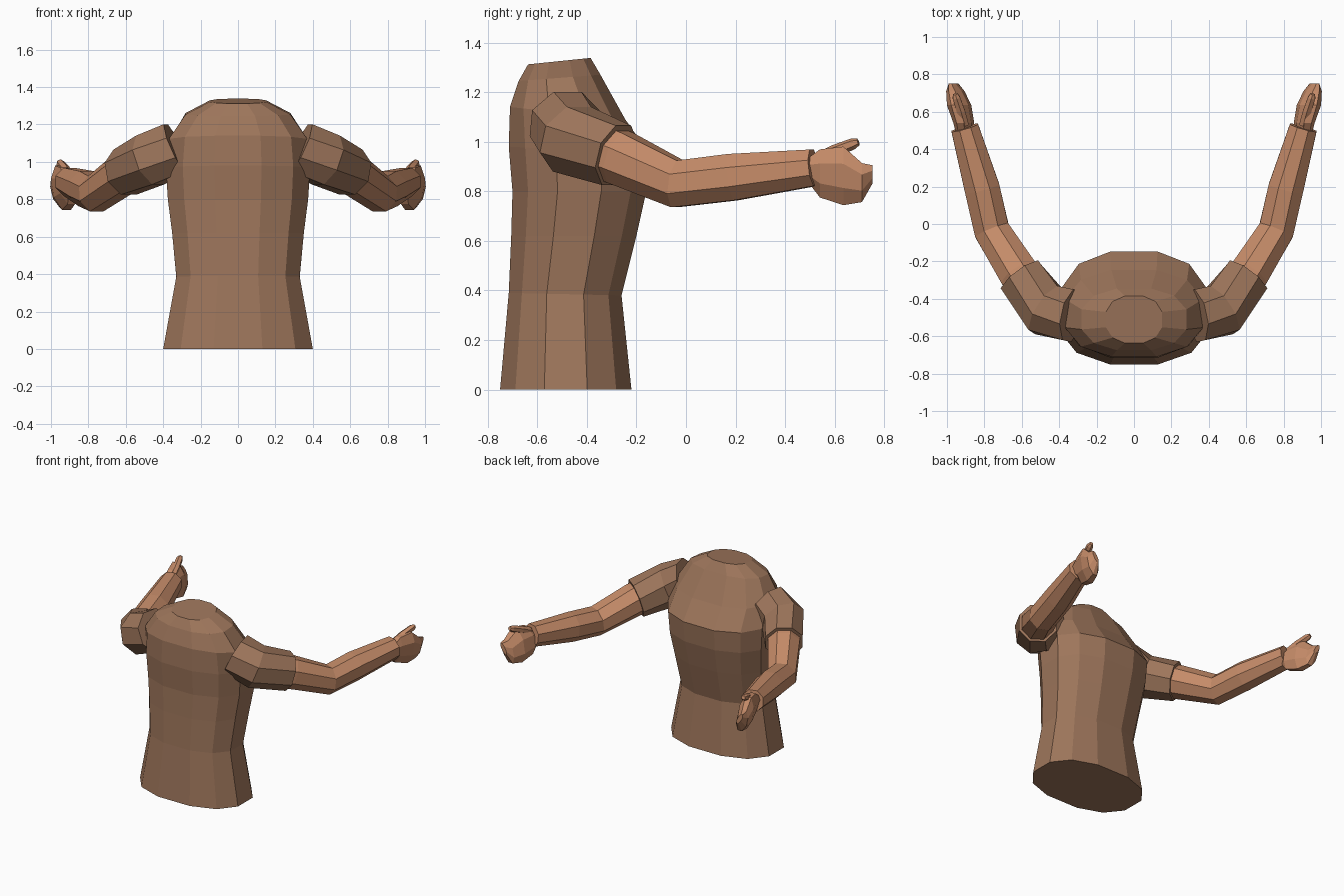
import bpy, bmesh, math
from mathutils import Vector

if "Cube" in bpy.data.objects:
    bpy.data.objects.remove(bpy.data.objects["Cube"])


def material(name, rgb):
    m = bpy.data.materials.new(name)
    m.diffuse_color = (*rgb, 1)
    m.use_nodes = True
    m.node_tree.nodes["Principled BSDF"].inputs["Base Color"].default_value = m.diffuse_color
    return m


shirt = material("brown shirt", (0.34, 0.18, 0.105))
skin = material("tan skin", (0.56, 0.26, 0.14))


def loft(name, rings, mat, mirror=False):
    """Skin a list of equal-length point rings and cap both ends."""
    bm = bmesh.new()
    loops = [[bm.verts.new(p) for p in ring] for ring in rings]
    n = len(loops[0])
    for a, b in zip(loops, loops[1:]):
        for i in range(n):
            j = (i + 1) % n
            bm.faces.new((a[i], a[j], b[j], b[i]))
    bm.faces.new(loops[0])
    bm.faces.new(loops[-1])
    bmesh.ops.recalc_face_normals(bm, faces=bm.faces)
    me = bpy.data.meshes.new(name)
    bm.to_mesh(me)
    bm.free()
    me.materials.append(mat)
    ob = bpy.data.objects.new(name, me)
    bpy.context.collection.objects.link(ob)
    if mirror:
        ob.modifiers.new("mirror", 'MIRROR').use_mirror_merge = False
    return ob


def tube(path, sides=8):
    """Rings around a path of (x, y, z, radius), each square to the bend."""
    pts = [Vector(p[:3]) for p in path]
    rings = []
    for i, p in enumerate(pts):
        d = Vector()
        if i > 0:
            d += (p - pts[i - 1]).normalized()
        if i < len(pts) - 1:
            d += (pts[i + 1] - p).normalized()
        d.normalize()
        side = d.cross(Vector((0, 0, 1))).normalized()
        up = side.cross(d)
        angles = [math.tau * (k + 0.5) / sides for k in range(sides)]
        rings.append([p + path[i][3] * (math.cos(a) * side + math.sin(a) * up)
                      for a in angles])
    return rings


def squarish(v):
    return math.copysign((abs(v) / math.cos(math.pi / 12)) ** 0.85, v)


# Torso: half width, front y, back y, front z, back z
torso_rings = []
for w, y0, y1, z0, z1 in [
        (0.40, -0.75, -0.22, 0.0, 0.0),
        (0.33, -0.715, -0.26, 0.39, 0.38),
        (0.352, -0.705, -0.20, 0.62, 0.62),
        (0.375, -0.70, -0.16, 0.80, 0.80),
        (0.385, -0.715, -0.147, 0.98, 0.95),
        (0.37, -0.71, -0.245, 1.14, 1.09),
        (0.28, -0.675, -0.345, 1.245, 1.27),
        (0.15, -0.637, -0.385, 1.312, 1.338)]:
    ring = []
    for k in range(12):
        a = math.tau * (k + 0.5) / 12
        t = (squarish(math.sin(a)) + 1) / 2
        ring.append((w * squarish(math.cos(a)), y0 + (y1 - y0) * t,
                     z0 + (z1 - z0) * t))
    torso_rings.append(ring)
loft("torso", torso_rings, shirt)

# Short sleeves
loft("sleeves", tube([(0.33, -0.49, 1.075, 0.15), (0.47, -0.46, 1.01, 0.152),
                      (0.605, -0.28, 0.945, 0.135)]), shirt, True)

# Bare arms, from inside the sleeve to the wrist
loft("arms", tube([(0.55, -0.36, 0.97, 0.115), (0.615, -0.265, 0.935, 0.115),
                   (0.76, -0.035, 0.83, 0.103), (0.812, 0.19, 0.857, 0.102),
                   (0.905, 0.515, 0.895, 0.08)]), skin, True)

# Flat closed hands: x, y, z, half width, half height
hand_rings = []
for x, y, z, hx, hz in [(0.905, 0.495, 0.885, 0.045, 0.055),
                        (0.91, 0.54, 0.872, 0.052, 0.105),
                        (0.935, 0.635, 0.862, 0.062, 0.128),
                        (0.955, 0.71, 0.835, 0.045, 0.085),
                        (0.965, 0.752, 0.868, 0.018, 0.04)]:
    ring = []
    for k in range(8):
        a = math.tau * (k + 0.5) / 8
        lean = 0.02 * math.sin(a)
        ring.append((x + hx * math.cos(a) + lean, y, z + hz * math.sin(a)))
    hand_rings.append(ring)
loft("hands", hand_rings, skin, True)

# Thumbs
loft("thumbs", tube([(0.905, 0.53, 0.93, 0.025), (0.925, 0.60, 0.962, 0.026),
                     (0.95, 0.675, 0.992, 0.023), (0.955, 0.695, 0.999, 0.014)], 6),
     skin, True)
